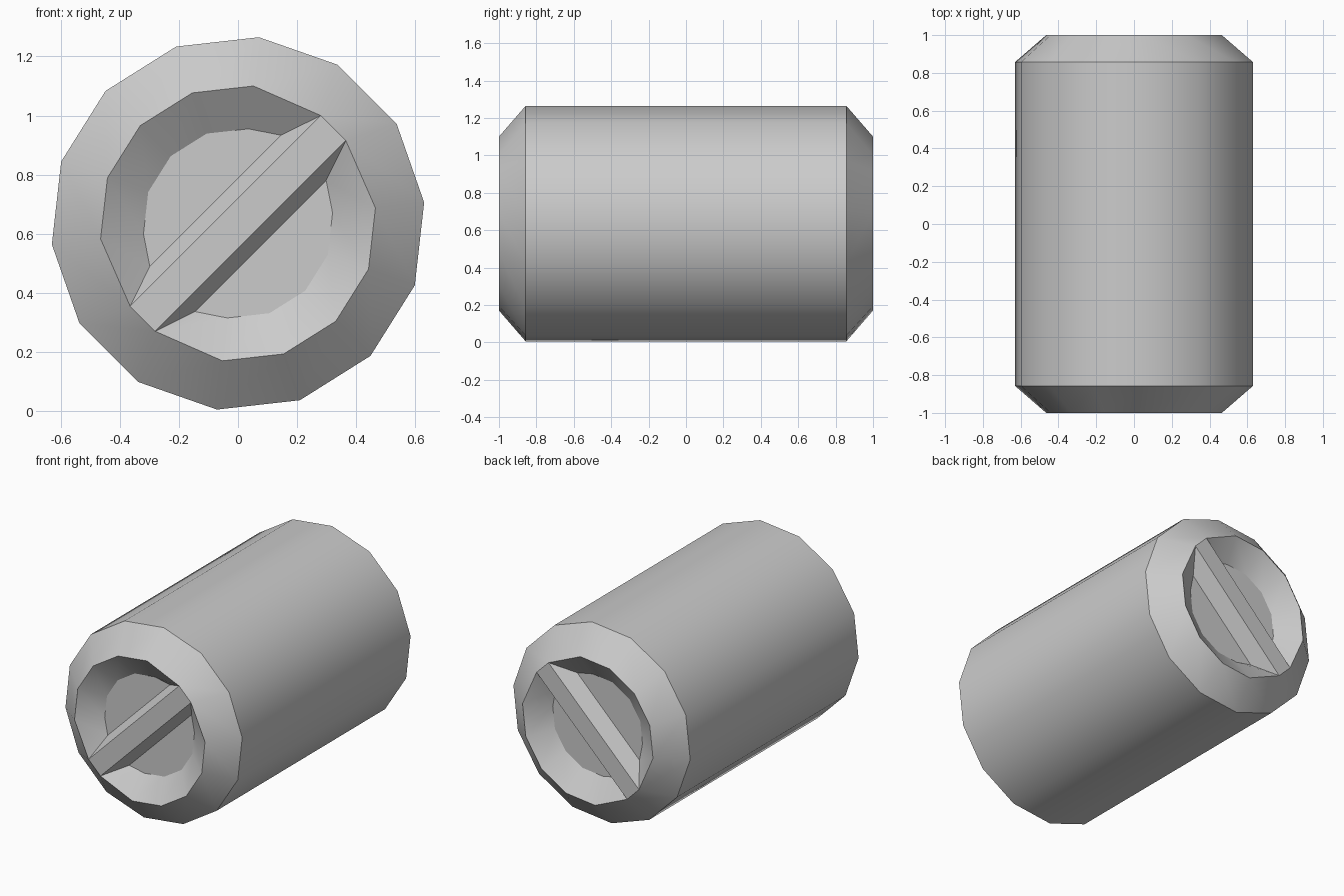
import bpy
import bmesh
import math

cube = bpy.data.objects.get("Cube")
if cube:
    bpy.data.objects.remove(cube)

SIDES = 14
STEP = 2 * math.pi / SIDES
CENTRE_Z = 0.635
BAR_SIDES = (1, 8)  # ring segments where the slot bar meets the recess

grey = bpy.data.materials.new("grey")
grey.use_nodes = True
colour = (0.6, 0.6, 0.6, 1)
grey.diffuse_color = colour
grey.node_tree.nodes["Principled BSDF"].inputs["Base Color"].default_value = colour

bm = bmesh.new()


def ring(radius, y, bar_half=None):
    """Polygon ring about the y axis; bar corners slide to the bar's half width."""
    verts = []
    for i in range(SIDES):
        a = STEP * (i + 0.25)
        x, z = radius * math.cos(a), radius * math.sin(a)
        if bar_half and (i in BAR_SIDES or i - 1 in BAR_SIDES):
            across = (z - x) / math.sqrt(2)
            shift = (math.copysign(bar_half, across) - across) / math.sqrt(2)
            x, z = x - shift, z + shift
        verts.append(bm.verts.new((x, y, z + CENTRE_Z)))
    return verts


def bridge(a, b, skip=()):
    for i in range(SIDES):
        if i not in skip:
            j = (i + 1) % SIDES
            bm.faces.new((a[i], a[j], b[j], b[i]))


def end_cap(side):
    """Chamfer, sloped recess and diagonal bar; returns the outer ring."""
    outer = ring(0.634, side * 0.857)
    rim = ring(0.468, side, 0.06)
    floor = ring(0.322, side * 0.9, 0.108)
    bridge(outer, rim)
    bridge(rim, floor, BAR_SIDES)
    # Recess floor on each side of the bar
    bm.faces.new(floor[2:9])
    bm.faces.new(floor[9:] + floor[:2])
    # Bar top and sloping sides
    bm.faces.new((rim[1], rim[2], rim[8], rim[9]))
    bm.faces.new((rim[2], rim[8], floor[8], floor[2]))
    bm.faces.new((rim[9], rim[1], floor[1], floor[9]))
    return outer


# Barrel between the two ends
bridge(end_cap(-1), end_cap(1))
bmesh.ops.recalc_face_normals(bm, faces=bm.faces)

mesh = bpy.data.meshes.new("slotted_barrel")
bm.to_mesh(mesh)
bm.free()
mesh.materials.append(grey)
barrel = bpy.data.objects.new("slotted_barrel", mesh)
bpy.context.collection.objects.link(barrel)

bpy.ops.object.select_all(action="DESELECT")
barrel.select_set(True)
bpy.context.view_layer.objects.active = barrel
bpy.ops.object.shade_smooth_by_angle(angle=math.radians(28))
